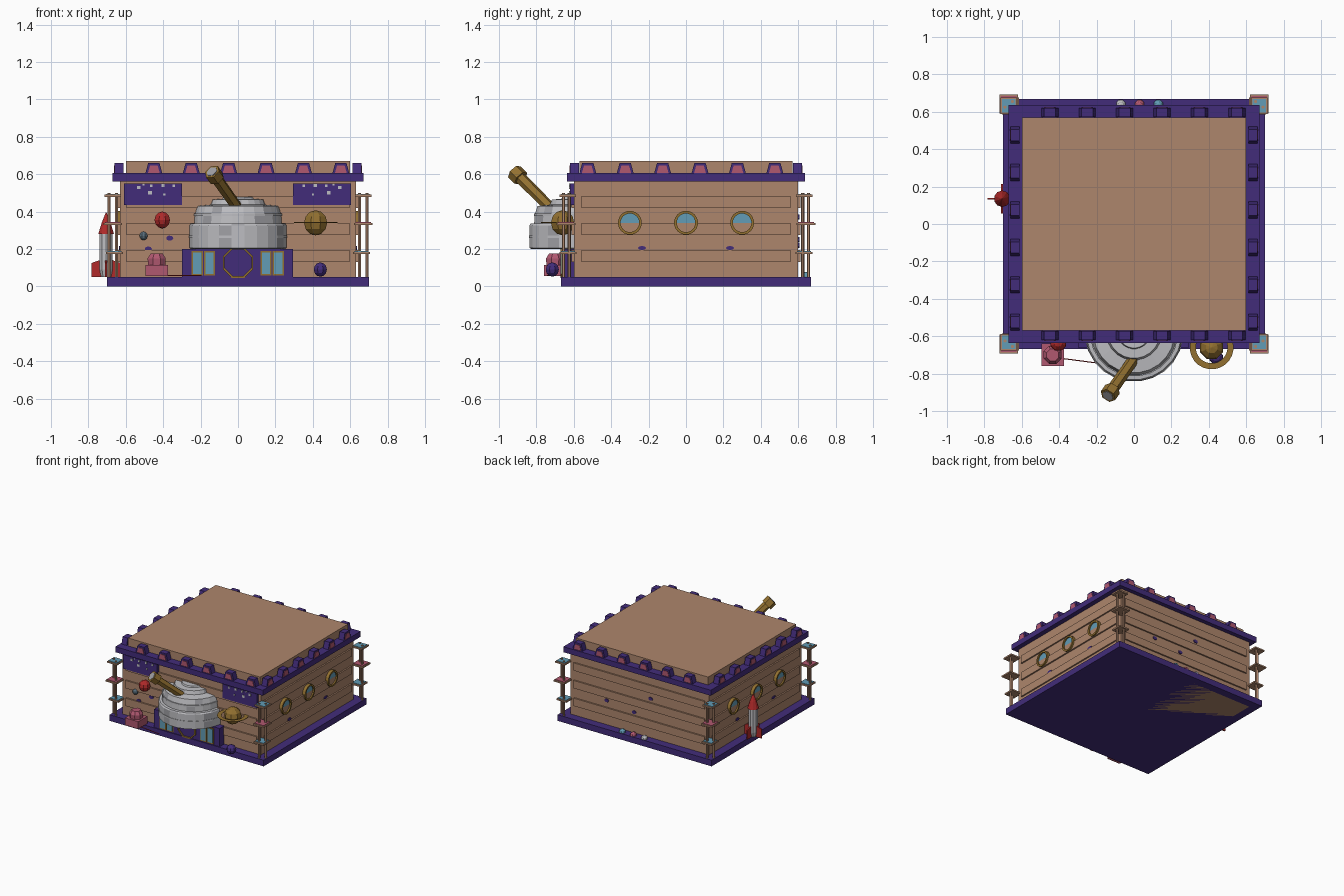
import bpy, bmesh, math
from math import pi, cos, sin
from mathutils import Vector, Matrix

cube = bpy.data.objects.get("Cube")
if cube:
    bpy.data.objects.remove(cube)


def material(name, *srgb):
    m = bpy.data.materials.new(name)
    m.use_nodes = True
    col = [(c / 255 / 12.92 if c < 11 else ((c / 255 + .055) / 1.055) ** 2.4) for c in srgb] + [1]
    m.diffuse_color = col
    m.node_tree.nodes["Principled BSDF"].inputs["Base Color"].default_value = col
    return m


TAN = material("tan", 174, 134, 108)
PURPLE = material("purple", 66, 44, 122)
PINK = material("pink", 176, 88, 112)
BLUE = material("sky blue", 98, 156, 182)
GOLD = material("old gold", 146, 112, 48)
RED = material("red", 176, 42, 42)
LIGHT = material("light grey", 190, 190, 194)
GREY = material("mid grey", 160, 160, 165)
SLATE = material("slate", 88, 108, 122)


def finish(name, bm, *mats):
    bmesh.ops.recalc_face_normals(bm, faces=bm.faces[:])
    me = bpy.data.meshes.new(name)
    bm.to_mesh(me)
    bm.free()
    ob = bpy.data.objects.new(name, me)
    bpy.context.collection.objects.link(ob)
    for m in mats:
        me.materials.append(m)
    return ob


def box(name, mat, x, y, z):
    """Box from (low, high) pairs."""
    bm = bmesh.new()
    bmesh.ops.create_cube(bm, size=1)
    for v in bm.verts:
        v.co = [(a + b) / 2 + c * (b - a) for (a, b), c in zip((x, y, z), v.co)]
    return finish(name, bm, mat)


def lathe(name, mat, profile, sides, at=(0, 0, 0), axis=(0, 0, 1), closed=False):
    """Turn a (radius, height) profile about an axis."""
    bm = bmesh.new()
    rot = Vector((0, 0, 1)).rotation_difference(Vector(axis)).to_matrix()
    rings = [[bm.verts.new(rot @ Vector((r * cos((i + .5) * 2 * pi / sides),
                                         r * sin((i + .5) * 2 * pi / sides), h)) + Vector(at))
              for i in range(sides)] for r, h in profile]
    pairs = list(zip(rings, rings[1:]))
    if closed:
        pairs.append((rings[-1], rings[0]))
    for a, b in pairs:
        for i in range(sides):
            j = (i + 1) % sides
            bm.faces.new((a[i], a[j], b[j], b[i]))
    if not closed:
        bm.faces.new(rings[0])
        bm.faces.new(rings[-1])
    return finish(name, bm, mat)


def prism(name, mat, pts, out, at, d0, d1):
    """Extrude an outline (across, up) outwards from a wall facing 'out'."""
    out = Vector(out)
    across = Vector((0, 0, 1)).cross(out)
    bm = bmesh.new()
    layers = [[bm.verts.new(Vector(at) + across * a + Vector((0, 0, u)) + out * d)
               for a, u in pts] for d in (d0, d1)]
    for l in layers:
        bm.faces.new(l)
    n = len(pts)
    for i in range(n):
        bm.faces.new((layers[0][i], layers[0][(i + 1) % n], layers[1][(i + 1) % n], layers[1][i]))
    return finish(name, bm, mat)


def arc(r, n, a0=0, a1=2 * pi, squash=1):
    return [(r * cos(a0 + (a1 - a0) * i / n), squash * r * sin(a0 + (a1 - a0) * i / n)) for i in range(n + 1)]


def ball(name, mat, r, at, sides=8, rings=6):
    lathe(name, mat, [(max(r * sin(pi * i / rings), .001), -r * cos(pi * i / rings))
                      for i in range(rings + 1)], sides, at)


# Main building
box("base_plinth", PURPLE, (-.7, .7), (-.667, .667), (0, .05))
box("walls", TAN, (-.63, .63), (-.6, .6), (0, .57))
box("cornice", PURPLE, (-.67, .67), (-.635, .635), (.56, .605))
box("roof", TAN, (-.6, .6), (-.57, .57), (.55, .67))

# Wall planks and battlements on all four sides
for side, out in (("front", (0, -1, 0)), ("back", (0, 1, 0)), ("left", (1, 0, 0)), ("right", (-1, 0, 0))):
    o = Vector(out)
    on_x = out[0] != 0
    wall, half = (.63, .56) if on_x else (.6, .595)
    for z in (.13, .275, .42):
        prism(side + "_plank", TAN, [(-half, 0), (half, 0), (half, .064), (-half, .064)],
              out, o * wall + Vector((0, 0, z)), -.01, .012)
    for i in range(6):
        p = (i - 2.5) * .2 + (-.025 if on_x else .05)
        at = o * (.638 if on_x else .598) + (Vector((0, p, .605)) if on_x else Vector((p, 0, .605)))
        prism(side + "_merlon", PURPLE, [(-.045, 0), (.045, 0), (.03, .055), (-.03, .055)], out, at, -.025, .022)
        prism(side + "_merlon_face", PINK, [(-.032, 0), (.032, 0), (.02, .042), (-.02, .042)], out, at, .02, .026)

# Corner shelf posts
for sx in (-1, 1):
    for sy in (-1, 1):
        for px, py in ((.69, .625), (.65, .655)):
            lathe("corner_pole", TAN, [(.009, .05), (.009, .5)], 6, (sx * px, sy * py, 0))
        for z, mat, dx, dy, h in ((.18, BLUE, .66, .63, .045), (.335, PINK, .67, .642, .05), (.485, BLUE, .67, .632, .045)):
            cx, cy = sx * dx, sy * dy
            box("corner_shelf", TAN, (cx - h, cx + h), (cy - h, cy + h), (z - .007, z + .005))
            h -= .008
            box("shelf_top", mat, (cx - h, cx + h), (cy - h, cy + h), (z, z + .009))

# Portholes on both long sides
for s in (-1, 1):
    for y in (-.3, 0, .3):
        c = (s * .63, y, .34)
        lathe("porthole_frame", GOLD, [(.05, 0), (.064, 0), (.064, .025), (.05, .025)], 20, c, (s, 0, 0), True)
        prism("porthole_sill", TAN, arc(.052, 12, pi, 2 * pi), (s, 0, 0), c, .005, .014)
        prism("porthole_glass", BLUE, arc(.052, 12, 0, pi), (s, 0, 0), c, .005, .014)
    for y in (-.235, .235):
        prism("side_splotch", PURPLE, arc(.022, 8, squash=.5)[:-1], (s, 0, 0), (s * .63, y, .205), 0, .006)

# Splotches on the front and back walls
for x, z, s in ((-.48, .2, -1), (-.365, .258, -1), (.3, .25, 1), (-.35, .32, 1), (.05, .22, 1), (-.1, .37, 1)):
    prism("wall_splotch", PURPLE, arc(.02, 7, squash=.7)[:-1], (0, s, 0), (x, s * .6, z), 0, .006)

# Entrance block, door and windows
box("entrance", PURPLE, (-.3, .295), (-.66, -.59), (.05, .2))
lathe("door_frame", GOLD, [(.077, 0), (.088, 0), (.088, .012), (.077, .012)], 8, (0, -.658, .127), (0, -1, 0), True)
for x in (-.218, -.152, .15, .215):
    box("window_frame", GOLD, (x - .03, x + .03), (-.666, -.655), (.058, .188))
    box("window_glass", BLUE, (x - .022, x + .022), (-.67, -.66), (.067, .18))

# Observatory dome, with darker panels
dome = lathe("observatory_dome", LIGHT,
             [(.25, .2), (.262, .205), (.262, .325), (.255, .335), (.236, .337), (.232, .385),
              (.218, .43), (.15, .437), (.14, .465), (.09, .467), (.085, .478)], 24, (0, -.578, 0))
dome.data.materials.append(GREY)
for f in dome.data.polygons:
    if abs(f.normal.z) < .6 and f.index * 7 % 5 == 0:
        f.material_index = 1
for z, r in ((.265, .265), (.383, .237)):
    lathe("dome_band", LIGHT, [(r - .02, z - .006), (r, z - .006), (r, z + .006), (r - .02, z + .006)],
          24, (0, -.578, 0), closed=True)

# Telescope
start, end = Vector((-.01, -.735, .43)), Vector((-.13, -.905, .6))
axis = (end - start).normalized()
length = (end - start).length
lathe("telescope_tube", GOLD, [(.03, -.02), (.032, length)], 6, start, axis)
lathe("telescope_hood", GOLD, [(.045, length - .035), (.045, length + .02)], 6, start, axis)
lathe("telescope_lens", GREY, [(.032, length + .018), (.032, length + .023)], 6, start, axis)

# Speckled star banners
stars = ((.03, .09, .018), (.06, .11, .01), (.09, .06, .02), (.1, .1, .014), (.16, .1, .018), (.17, .055, .012), (.22, .1, .014))
for x0 in (-.61, .295):
    box("star_banner", PURPLE, (x0, x0 + .31), (-.62, -.595), (.435, .55))
    for x, z, s in stars:
        x = x0 + (x + .04 if x0 < 0 else .27 - x)
        box("banner_star", LIGHT, (x, x + s), (-.625, -.619), (.43 + z, .43 + z + s))

# Planets on the front wall
ball("red_planet", RED, .045, (-.405, -.635, .355))
ball("small_planet", SLATE, .023, (-.505, -.61, .27))
ball("ringed_planet", GOLD, .067, (.415, -.66, .34))
lathe("planet_ring", GOLD, [(.085, 0), (.117, 0), (.117, .003), (.085, .003)], 24, (.415, -.66, .34), closed=True)
ball("purple_planet", PURPLE, .038, (.44, -.715, .09))

# Pink beacon with its cable
box("beacon_base", PINK, (-.495, -.375), (-.76, -.64), (.055, .115))
lathe("beacon_top", PINK, [(.05, .11), (.052, .15), (.035, .175)], 8, (-.435, -.7, 0))
lathe("beacon_cable", RED, [(.003, 0), (.003, .18)], 5, (-.375, -.72, .057), (1, -.13, 0))

# Rocket on the right side
spot = (-.705, .135, 0)
lathe("rocket_body", LIGHT, [(.028, .05), (.037, .09), (.037, .29)], 10, spot)
lathe("rocket_nose", RED, [(.044, .28), (.025, .34), (.002, .395)], 10, spot)
for k in range(4):
    a = k * pi / 2
    prism("rocket_fin", RED, [(.02, .05), (.078, .05), (.078, .125), (.02, .145)],
          (-sin(a), cos(a), 0), spot, -.005, .005)

# Pebbles behind the building
for x, mat in ((-.07, LIGHT), (.03, PINK), (.13, BLUE)):
    ball("pebble", mat, .026, (x, .64, .052))
